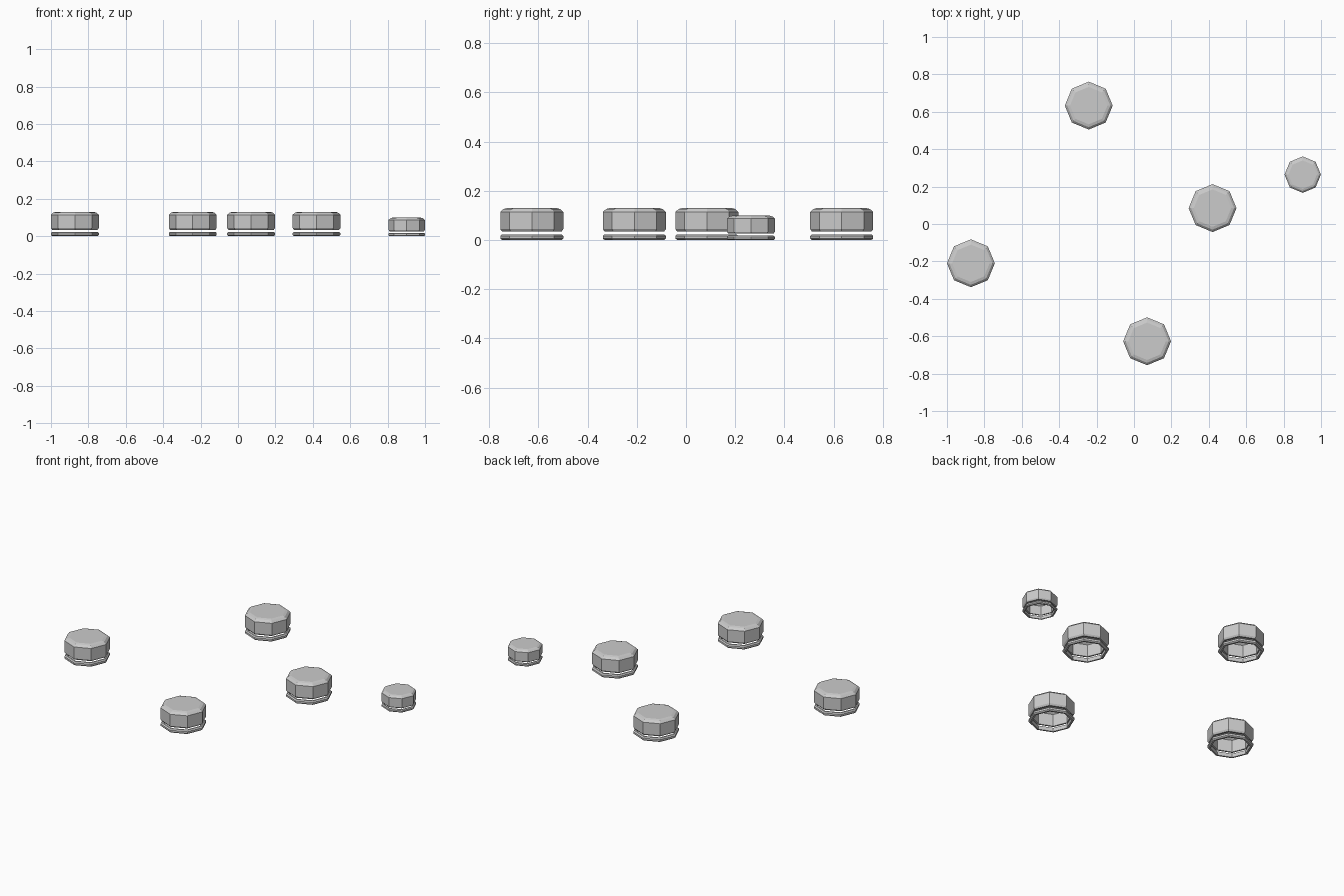
import bpy, bmesh
from math import cos, sin, pi

if "Cube" in bpy.data.objects:
    bpy.data.objects.remove(bpy.data.objects["Cube"])

SIDES = 8

def lathe(bm, profile, closed):
    """Spin an (r, z) profile into eight flat sides; r = 0 ends become caps."""
    rings = [[bm.verts.new((r * cos(2 * pi * i / SIDES), r * sin(2 * pi * i / SIDES), z))
              for i in range(SIDES)] for r, z in profile]
    pairs = list(zip(rings, rings[1:]))
    if closed:
        pairs.append((rings[-1], rings[0]))
    else:
        bm.faces.new(rings[0])
        bm.faces.new(rings[-1])
    for a, b in pairs:
        for i in range(SIDES):
            j = (i + 1) % SIDES
            bm.faces.new((a[i], a[j], b[j], b[i]))

def make_part(name, profile, closed, loc, scale):
    bm = bmesh.new()
    lathe(bm, profile, closed)
    bmesh.ops.recalc_face_normals(bm, faces=bm.faces)
    mesh = bpy.data.meshes.new(name)
    bm.to_mesh(mesh)
    bm.free()
    ob = bpy.data.objects.new(name, mesh)
    ob.location = (loc[0], loc[1], 0)
    ob.scale = (scale,) * 3
    bpy.context.collection.objects.link(ob)

# hollow lid: top face, bevels, side wall, bottom lip, inner wall, ceiling
LID = [(0.100, 0.130), (0.115, 0.126), (0.128, 0.114), (0.128, 0.044),
       (0.121, 0.034), (0.111, 0.034), (0.111, 0.108), (0.098, 0.117)]
# loose seal ring under the lid
RING = [(0.121, 0.0), (0.128, 0.006), (0.128, 0.017), (0.121, 0.023),
        (0.111, 0.023), (0.111, 0.0)]

CAPS = [(-0.872, -0.21, 1), (-0.242, 0.633, 1), (0.07, -0.627, 1),
        (0.42, 0.085, 1), (0.902, 0.264, 0.76)]

for n, (x, y, s) in enumerate(CAPS, 1):
    make_part(f"bottle_cap_lid_{n}", LID, False, (x, y), s)
    make_part(f"bottle_cap_seal_ring_{n}", RING, True, (x, y), s)
